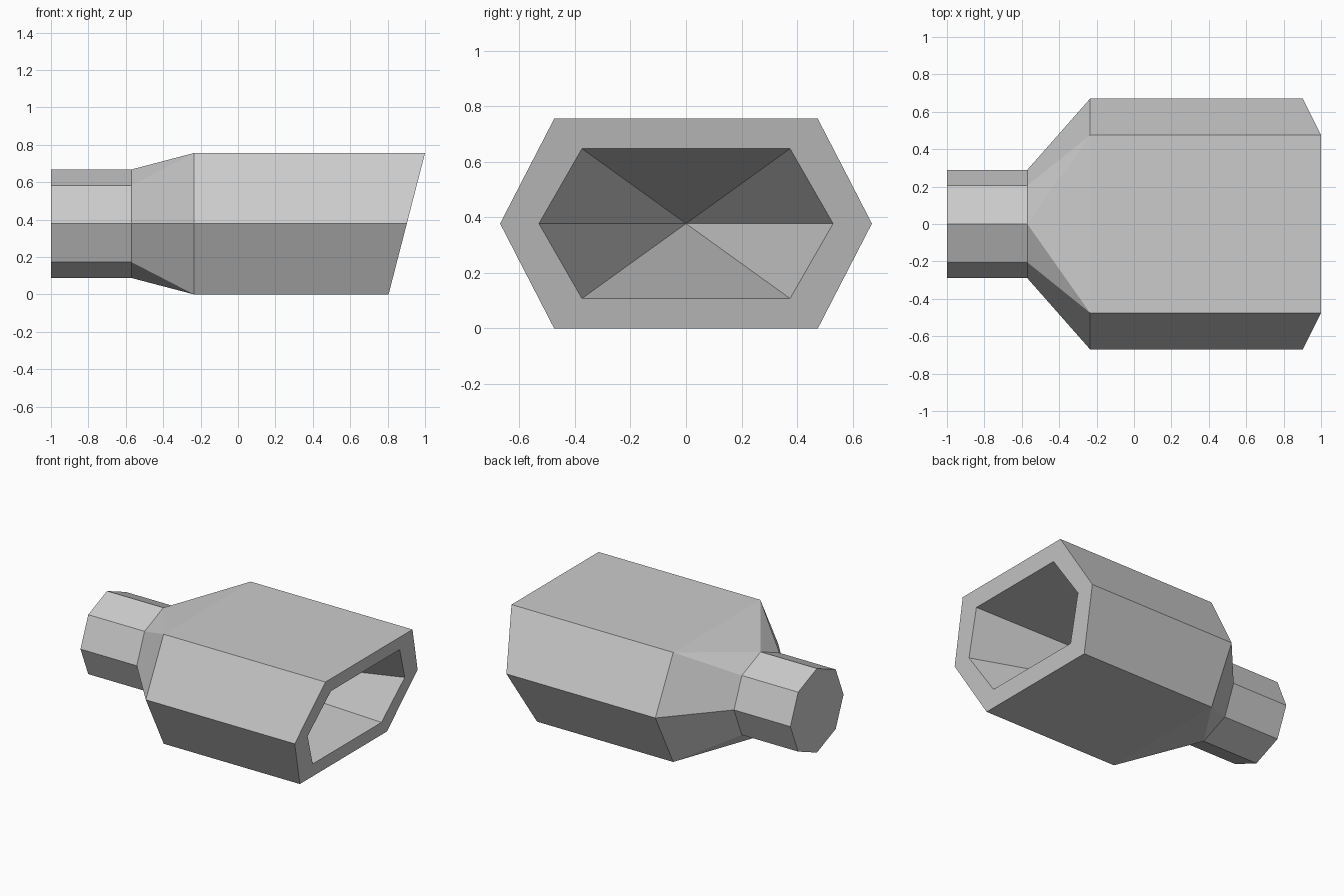
import bpy, bmesh
from math import sin, cos, pi

cube = bpy.data.objects.get("Cube")
if cube:
    bpy.data.objects.remove(cube, do_unlink=True)

MID = 0.378            # height of the central axis
NECK_R = 0.29
NECK_END, NECK_BASE, SHOULDER_END = -1.0, -0.57, -0.235

grey = bpy.data.materials.new("light grey")
grey.use_nodes = True
colour = (0.6, 0.6, 0.6, 1)
grey.diffuse_color = colour
grey.node_tree.nodes["Principled BSDF"].inputs["Base Color"].default_value = colour

bm = bmesh.new()


def slant(z):
    """x of the sloping mouth plane at height z."""
    return 0.805 + 0.195 * z / (2 * MID)


def octagon(x):
    return [bm.verts.new((x, NECK_R * sin(i * pi / 4), MID + NECK_R * cos(i * pi / 4)))
            for i in range(8)]


def hexagon(flat, point, half_height, x_at):
    ring = [(flat, 1), (point, 0), (flat, -1), (-flat, -1), (-point, 0), (-flat, 1)]
    verts = []
    for y, side in ring:
        z = MID + side * half_height
        verts.append(bm.verts.new((x_at(z), y, z)))
    return verts


def bridge(a, b):
    n = len(a)
    for i in range(n):
        j = (i + 1) % n
        bm.faces.new((a[i], a[j], b[j], b[i]))


# Octagonal neck with a closed end
neck_end = octagon(NECK_END)
neck_base = octagon(NECK_BASE)
bm.faces.new(neck_end)
bridge(neck_end, neck_base)

# Shoulder from octagon to hexagon, half of it repeated by a half turn
body = hexagon(0.475, 0.67, MID, lambda z: SHOULDER_END)
for turn in (0, 1):
    o = neck_base[4 * turn:] + neck_base[:4 * turn]
    h = body[3 * turn:] + body[:3 * turn]
    for face in ((o[0], h[5], h[0]), (o[0], o[1], h[0]), (o[1], o[2], h[1], h[0]),
                 (o[2], o[3], h[2], h[1]), (o[3], o[4], h[2])):
        bm.faces.new(face)

# Hexagonal body cut by the sloping mouth, with its flat rim
mouth = hexagon(0.475, 0.67, MID, slant)
rim = hexagon(0.375, 0.53, 0.27, slant)
bridge(body, mouth)
bridge(mouth, rim)

# Tapering hollow that runs back to a point
tip = bm.verts.new((NECK_BASE, 0, MID))
for i in range(6):
    bm.faces.new((rim[i], rim[(i + 1) % 6], tip))

bmesh.ops.recalc_face_normals(bm, faces=bm.faces)
mesh = bpy.data.meshes.new("hollow_nozzle")
bm.to_mesh(mesh)
bm.free()
mesh.materials.append(grey)
nozzle = bpy.data.objects.new("hollow_nozzle", mesh)
bpy.context.collection.objects.link(nozzle)
